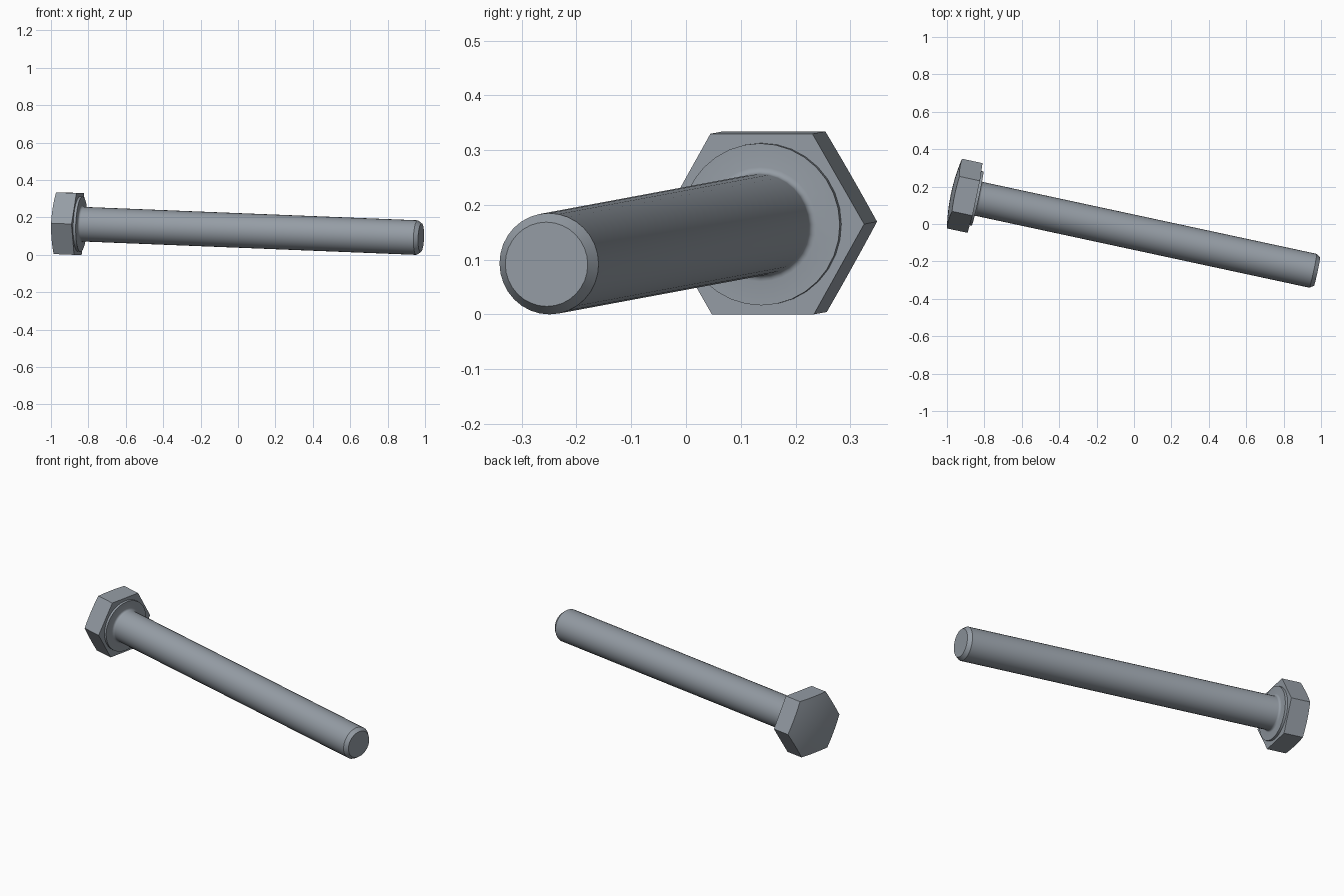
import bpy, bmesh, math
from math import sin, cos, pi

if "Cube" in bpy.data.objects:
    bpy.data.objects.remove(bpy.data.objects["Cube"])

FLAT = 0.165                      # half the distance across the hexagon flats
CORNER = FLAT / cos(pi / 6)
SHANK = 0.0925                    # shank radius
COLLAR = 0.014                    # bearing collar thickness
TIP = 1.872                       # shank end, measured from the head underside
YAW = math.radians(-12.15)
PITCH = math.asin((FLAT - SHANK) / (TIP - 0.022))

steel = bpy.data.materials.new("blue_grey_steel")
steel.use_nodes = True
colour = (0.30, 0.335, 0.375, 1)
steel.diffuse_color = colour
steel.node_tree.nodes["Principled BSDF"].inputs["Base Color"].default_value = colour


def skin(name, rings):
    """Bridge equal rings of points into one surface, then lay it in place."""
    bm = bmesh.new()
    loops = [[bm.verts.new(p) for p in ring] for ring in rings]
    for a, b in zip(loops, loops[1:]):
        for i in range(len(a)):
            j = (i + 1) % len(a)
            bm.faces.new((a[i], a[j], b[j], b[i]))
    bmesh.ops.remove_doubles(bm, verts=bm.verts, dist=1e-5)
    bmesh.ops.recalc_face_normals(bm, faces=bm.faces)
    mesh = bpy.data.meshes.new(name)
    bm.to_mesh(mesh)
    bm.free()
    mesh.materials.append(steel)
    ob = bpy.data.objects.new(name, mesh)
    bpy.context.collection.objects.link(ob)
    ob.location = (-0.85, 0.139, FLAT * cos(PITCH))
    ob.rotation_euler = (0, PITCH, YAW)
    bpy.ops.object.select_all(action="DESELECT")
    ob.select_set(True)
    bpy.context.view_layer.objects.active = ob
    bpy.ops.object.shade_smooth_by_angle(angle=math.radians(30))
    return ob


def angles(n):
    return [2 * pi * i / n for i in range(n)]


# Hexagonal head: shallow domed back, straight sides, flat underside
def hex_point(t, angle, domed):
    r = t * FLAT / cos(angle % (pi / 3) - pi / 6)
    u = -0.13 + 0.018 * (r / CORNER) ** 2 if domed else 0
    return (u, r * cos(angle), r * sin(angle))


head_rings = [(i / 6, True) for i in range(7)] + [(1, False), (0, False)]
skin("hex_head", [[hex_point(t, a, d) for a in angles(48)] for t, d in head_rings])

# Collar, small fillet, shank and chamfered tip as one turned profile
FILLET = 0.012
fillet = [(COLLAR + FILLET * (1 - cos(k * pi / 8)),
           SHANK + FILLET * (1 - sin(k * pi / 8))) for k in range(5)]
profile = ([(-0.02, 0.148), (COLLAR, 0.148)] + fillet
           + [(TIP - 0.022, SHANK), (TIP, 0.077), (TIP, 0)])
skin("shank", [[(u, r * cos(a), r * sin(a)) for a in angles(32)] for u, r in profile])
